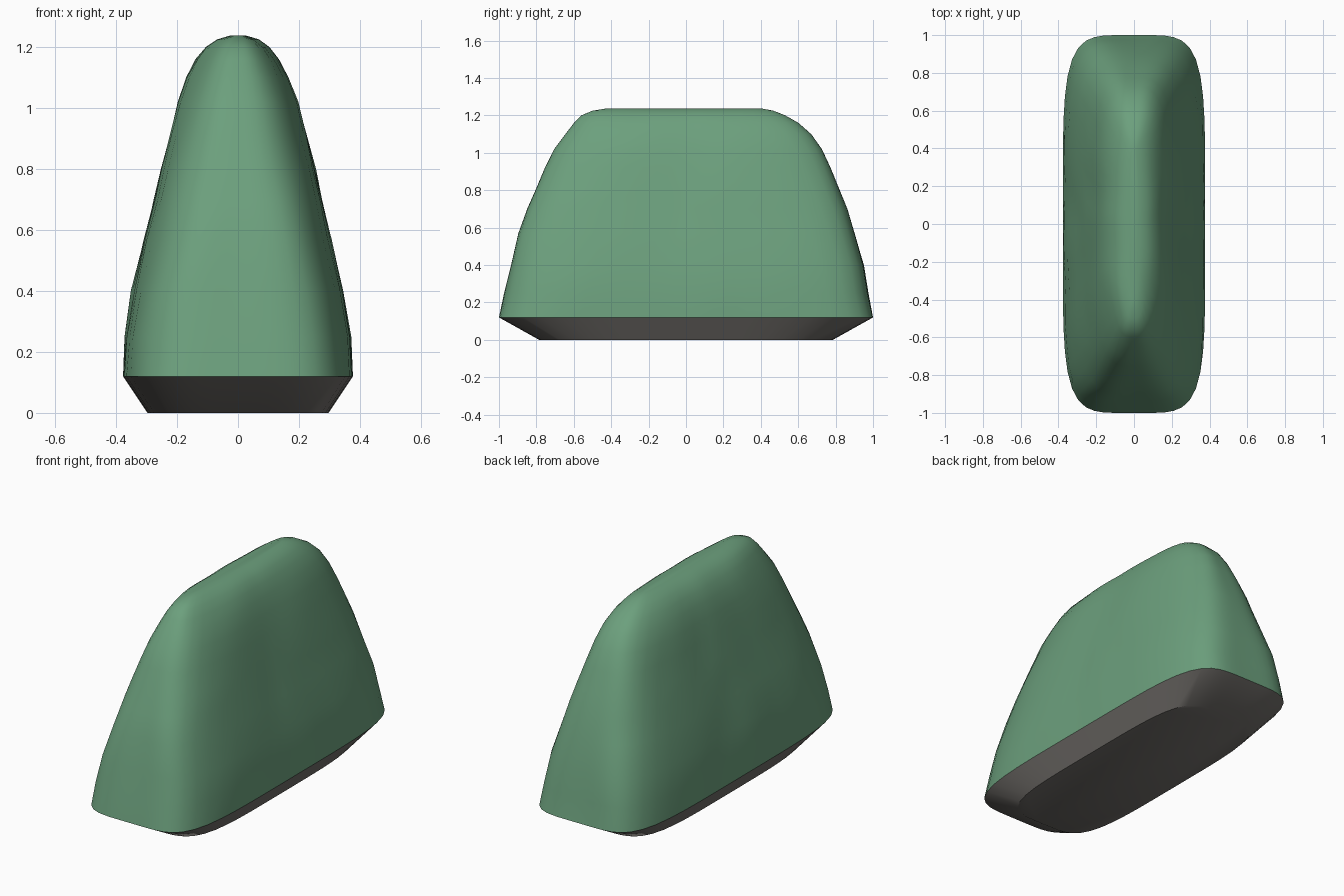
import bpy
import bmesh
import math
from mathutils import Vector, noise

cube = bpy.data.objects.get("Cube")
if cube:
    bpy.data.objects.remove(cube, do_unlink=True)


def make_material(name, color):
    mat = bpy.data.materials.new(name)
    mat.use_nodes = True
    mat.diffuse_color = (*color, 1)
    mat.node_tree.nodes["Principled BSDF"].inputs["Base Color"].default_value = (*color, 1)
    return mat


GREEN = make_material("muted green", (0.15, 0.35, 0.205))
GREY = make_material("warm grey", (0.17, 0.16, 0.148))
STEPS = 18  # points per quarter of an outline


def outline(z, half_x, front, back, power):
    """Rounded rectangle with separate front and back reach."""
    points = []
    for i in range(4 * STEPS):
        quarter, u = divmod(i / STEPS, 1)
        a, b = u ** 2.5, (1 - u) ** 2.5
        angle = (quarter + a / (a + b)) * math.pi / 2
        c, s = math.cos(angle), math.sin(angle)
        x = math.copysign(abs(c) ** (2 / power), c) * half_x
        y = math.copysign(abs(s) ** (2 / power), s)
        points.append(Vector((x, y * (back if y > 0 else front), z)))
    return points


def loft(name, rows, material, roughness=0.0):
    """Skin a stack of outlines and close both ends."""
    bm = bmesh.new()
    rings = []
    for k, row in enumerate(rows):
        ring = []
        for p in outline(*row):
            if 0 < k < len(rows) - 1:
                bump = noise.noise_vector(p * 4) * roughness
                p += Vector((bump.x, bump.y, 0))
            ring.append(bm.verts.new(p))
        rings.append(ring)
    count = 4 * STEPS
    for low, high in zip(rings, rings[1:]):
        for i in range(count):
            j = (i + 1) % count
            bm.faces.new((low[i], low[j], high[j], high[i]))
    bm.faces.new(rings[0][::-1])
    bm.faces.new(rings[-1])
    mesh = bpy.data.meshes.new(name)
    bm.to_mesh(mesh)
    bm.free()
    mesh.materials.append(material)
    obj = bpy.data.objects.new(name, mesh)
    bpy.context.collection.objects.link(obj)
    bpy.ops.object.select_all(action="DESELECT")
    obj.select_set(True)
    bpy.context.view_layer.objects.active = obj
    bpy.ops.object.shade_smooth_by_angle(angle=math.radians(35))
    return obj


# Rows: height, half width, front reach, back reach, corner power
SEAM = (0.12, 0.377, 1.0, 1.0, 5.0)

# Tapered base
loft("base", [(0, 0.297, 0.785, 0.785, 4.5), SEAM], GREY)

# Softly worn body with a rounded ridge
loft("body", [
    SEAM,
    (0.25, 0.368, 0.97, 0.975, 4.8),
    (0.4, 0.345, 0.94, 0.95, 4.5),
    (0.57, 0.306, 0.9, 0.9, 4.2),
    (0.7, 0.276, 0.85, 0.86, 3.9),
    (0.8, 0.253, 0.805, 0.82, 3.7),
    (0.92, 0.222, 0.75, 0.77, 3.4),
    (1.02, 0.196, 0.7, 0.725, 3.2),
    (1.1, 0.166, 0.645, 0.67, 3.1),
    (1.16, 0.135, 0.6, 0.605, 3.0),
    (1.2, 0.103, 0.56, 0.535, 3.0),
    (1.225, 0.068, 0.5, 0.47, 3.0),
    (1.238, 0.025, 0.42, 0.4, 3.0),
], GREEN, roughness=0.01)
